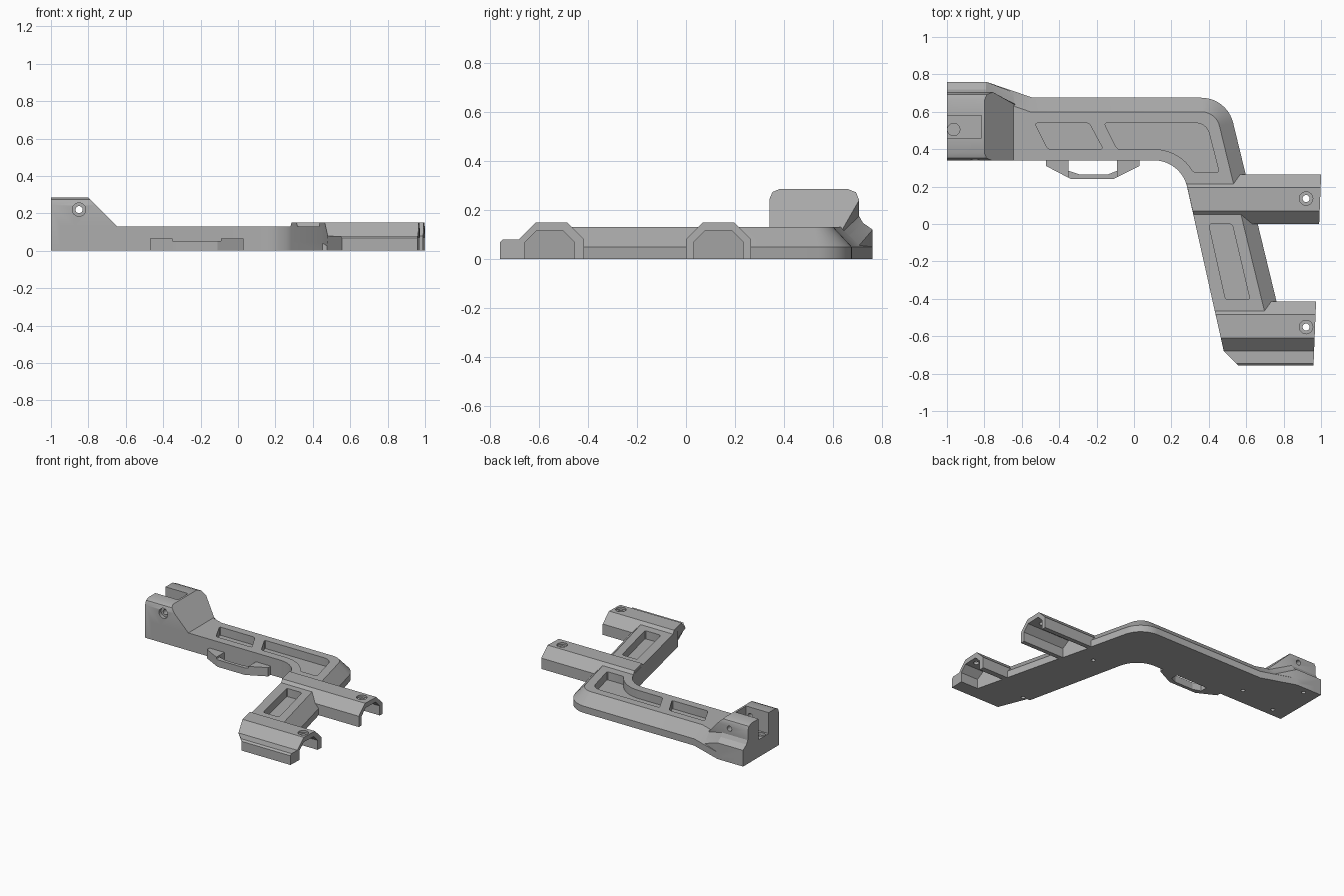
import bpy, bmesh, math
from mathutils import Matrix

cube = bpy.data.objects.get("Cube")
if cube:
    bpy.data.objects.remove(cube, do_unlink=True)

grey = bpy.data.materials.new("light grey")
grey.use_nodes = True
COLOUR = (0.42, 0.42, 0.42, 1)
grey.diffuse_color = COLOUR
grey.node_tree.nodes["Principled BSDF"].inputs["Base Color"].default_value = COLOUR


def finish(name, bm):
    bmesh.ops.recalc_face_normals(bm, faces=bm.faces[:])
    mesh = bpy.data.meshes.new(name)
    bm.to_mesh(mesh)
    bm.free()
    mesh.materials.append(grey)
    ob = bpy.data.objects.new(name, mesh)
    bpy.context.collection.objects.link(ob)
    return ob


def loft(name, sections, corner=0):
    """Solid through matching loops of points, with optional rounded side corners."""
    bm = bmesh.new()
    loops = [[bm.verts.new(p) for p in s] for s in sections]
    n = len(loops[0])
    for a, b in zip(loops, loops[1:]):
        for i in range(n):
            j = (i + 1) % n
            bm.faces.new((a[i], a[j], b[j], b[i]))
    bm.faces.new(loops[0])
    bm.faces.new(loops[-1])
    if corner:
        bmesh.ops.recalc_face_normals(bm, faces=bm.faces[:])
        sides = [e for e in bm.edges if abs(e.verts[0].co.z - e.verts[1].co.z) > 0.01
                 and e.calc_face_angle(0) > 0.5]
        bmesh.ops.bevel(bm, geom=sides, offset=corner, segments=3, affect='EDGES', profile=0.5)
    return finish(name, bm)


def prism(name, outline, z0, z1, corner=0):
    return loft(name, [[(x, y, z) for x, y in outline] for z in (z0, z1)], corner)


def arc(cx, cy, r, a0, a1, n=10):
    angles = [math.radians(a0 + (a1 - a0) * i / n) for i in range(n + 1)]
    return [(cx + r * math.cos(a), cy + r * math.sin(a)) for a in angles]


def drill(centre, radius, depth, along_y=False):
    bm = bmesh.new()
    bmesh.ops.create_cone(bm, cap_ends=True, segments=24, radius1=radius, radius2=radius, depth=depth)
    if along_y:
        bm.transform(Matrix.Rotation(math.pi / 2, 4, 'X'))
    bm.transform(Matrix.Translation(centre))
    return finish("drill", bm)


def combine(target, other, operation):
    mod = target.modifiers.new("combine", 'BOOLEAN')
    mod.operation = operation
    mod.solver = 'EXACT'
    mod.object = other
    other.hide_render = True
    bpy.context.view_layer.objects.active = target
    bpy.ops.object.modifier_apply(modifier=mod.name)
    bpy.data.objects.remove(other, do_unlink=True)


def inner_edge(y):
    if y < -0.68:
        return 0.48 + (-0.68 - y)
    return 0.28 + 0.222 * (0.22 - y)


def outer_edge(y):
    return 0.59 + 0.25 * (0.27 - y)


# Bent body with a sloped outer shoulder
END = -0.55
front = [(inner_edge(END), END)] + arc(0.108, 0.16, 0.18, 12.5, 90) + [(-0.95, 0.34)]
rim = [(-0.95, 0.76), (-0.79, 0.76), (-0.54, 0.675)] + arc(0.36, 0.5, 0.175, 90, 13)
rim += [(outer_edge(END), END)]
top = [(-0.95, 0.685), (-0.8, 0.685), (-0.555, 0.6)] + arc(0.36, 0.5, 0.1, 90, 13)
top += [(outer_edge(END) - 0.077, END)]
body = loft("body", [[(x, y, 0) for x, y in front + rim],
                     [(x, y, 0.05) for x, y in front + rim],
                     [(x, y, 0.13) for x, y in front + top]])

# Raised rear head with ramp
head = [(0.34, 0), (0.34, 0.245), (0.352, 0.273), (0.38, 0.285), (0.66, 0.285), (0.692, 0.272),
        (0.705, 0.24), (0.705, 0.175), (0.72, 0.148), (0.76, 0.12), (0.76, 0)]
foot = [(0.34, 0), (0.34, 0.118), (0.345, 0.118), (0.36, 0.118), (0.61, 0.118), (0.625, 0.118),
        (0.635, 0.118), (0.64, 0.113), (0.66, 0.092), (0.70, 0.05), (0.70, 0)]
head_ob = loft("head", [
    [(-1, y, z) for y, z in head],
    [(-0.8 + (0.285 - z) if z > 0.2 else -0.79, y, z) for y, z in head],
    [(-0.633, y, z) for y, z in foot]])
combine(body, head_ob, 'UNION')

# Side clips: outer shells
clip_back = [(0.0, 0), (0.0, 0.08), (0.07, 0.15), (0.195, 0.15), (0.265, 0.08), (0.265, 0)]
clip_front = [(-0.757, 0), (-0.757, 0.068), (-0.745, 0.08), (-0.68, 0.08), (-0.61, 0.15),
              (-0.485, 0.15), (-0.415, 0.08), (-0.415, 0)]
for profile in (clip_back, clip_front):
    shell = loft("shell", [[(inner_edge(y), y, z) for y, z in profile],
                           [(0.99 + 0.04 * y, y, z) for y, z in profile]])
    combine(body, shell, 'UNION')

# Side clips: channels below and screw holes above
channel = [(-0.1, -0.05), (-0.1, 0.07), (-0.055, 0.115), (0.055, 0.115), (0.1, 0.07), (0.1, -0.05)]
for cy in (0.132, -0.555):
    cut = loft("channel", [[(outer_edge(cy + y), cy + y, z) for y, z in channel],
                           [(1.1, cy + y, z) for y, z in channel]])
    combine(body, cut, 'DIFFERENCE')
    hole_y = cy + 0.004
    combine(body, drill((0.92, hole_y, 0.16), 0.036, 0.05), 'DIFFERENCE')
    combine(body, drill((0.92, hole_y, 0.13), 0.019, 0.1), 'DIFFERENCE')

# Pockets in the top
pockets = [
    [(-0.53, 0.54), (-0.24, 0.54), (-0.165, 0.4), (-0.46, 0.4)],
    [(-0.16, 0.54)] + arc(0.33, 0.465, 0.075, 90, 13) + [(0.455, 0.275)]
    + arc(0.108, 0.16, 0.24, 28.5, 90) + [(-0.09, 0.4)],
    [(0.4, 0.0), (0.525, 0.0), (0.62, -0.405), (0.49, -0.405)],
]
for outline in pockets:
    combine(body, prism("pocket", outline, 0.07, 0.2, 0.015), 'DIFFERENCE')

# Head slot, floor recess and cross bolt hole
slot = [(-1.1, 0.46), (-0.815, 0.46), (-0.815, 0.58), (-1.1, 0.58)]
combine(body, prism("slot", slot, 0.13, 0.4), 'DIFFERENCE')
combine(body, drill((-0.964, 0.505, 0.13), 0.033, 0.04), 'DIFFERENCE')
combine(body, drill((-0.85, 0.34, 0.22), 0.036, 0.05, True), 'DIFFERENCE')
combine(body, drill((-0.85, 0.52, 0.22), 0.019, 0.5, True), 'DIFFERENCE')

# Small screw holes underneath
for x, y in ((-0.89, 0.71), (-0.88, 0.4), (-0.56, 0.47), (0.47, 0.135), (0.51, -0.55)):
    combine(body, drill((x, y, 0), 0.014, 0.08), 'DIFFERENCE')

# Finger guard
prism("guard_rear_end", [(-0.47, 0.345), (-0.47, 0.31), (-0.35, 0.247), (-0.35, 0.345)], 0, 0.065)
prism("guard_front_end", [(0.03, 0.345), (0.03, 0.31), (-0.09, 0.25), (-0.09, 0.345)], 0, 0.065)
prism("guard_bar", [(-0.35, 0.247), (-0.335, 0.24), (-0.11, 0.24), (-0.09, 0.25),
                    (-0.09, 0.285), (-0.14, 0.265), (-0.29, 0.265), (-0.35, 0.285)], 0, 0.052)

# Smooth the rounded corners, keep the edges sharp
bpy.ops.object.select_all(action='DESELECT')
body.select_set(True)
bpy.context.view_layer.objects.active = body
bpy.ops.object.shade_smooth_by_angle(angle=math.radians(25))
